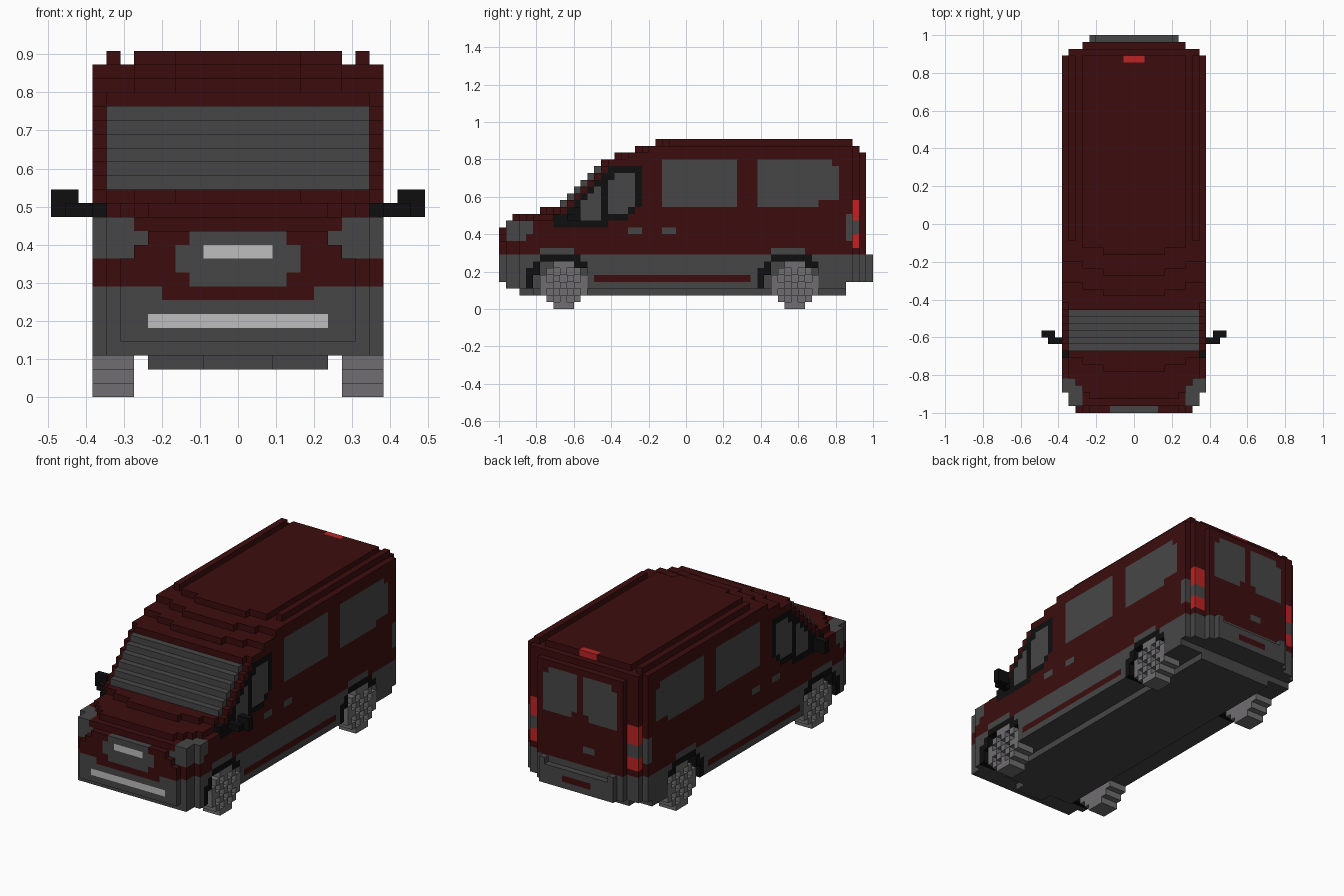
import bpy, bmesh

if "Cube" in bpy.data.objects:
    bpy.data.objects.remove(bpy.data.objects["Cube"], do_unlink=True)

V = 2 / 55          # block size; cells are (i across, j front to back, k up)
cells = {}          # cell -> part name


def put(part, xs, ys, zs, mirror=False, only_existing=False):
    """Fill a box of cells given inclusive ranges; part None clears them."""
    for i in range(xs[0], xs[1] + 1):
        for j in range(ys[0], ys[1] + 1):
            for k in range(zs[0], zs[1] + 1):
                for c in ([(i, j, k), (-i, j, k)] if mirror else [(i, j, k)]):
                    if part is None:
                        cells.pop(c, None)
                    elif not only_existing or c in cells:
                        cells[c] = part


def paint(part, xs, ys, zs, mirror=False):
    put(part, xs, ys, zs, mirror, True)


# Side profile: (first column, height)
steps = [(0, 12), (1, 13), (2, 14), (6, 15)] + [(9 + n, 16 + n) for n in range(7)]
steps += [(17, 23), (20, 24), (23, 25), (52, 24), (53, 23), (54, 8)]
H = [max(s for s in steps if s[0] <= j)[1] for j in range(55)]


def height(a, j):
    """Height of the body at distance a from the centre line, column j."""
    back = 0 if a <= 4 else 1 if a <= 7 else 2
    if j < 6:
        return H[j] if j >= 2 + max(0, a - 6) else min(H[j], 13)
    if j < 9:
        return H[j - back] if a < 10 else (14 if j == 8 else 13)
    if j < 17:
        return H[j] if a < 10 else H[j - 1]
    h = H[j - back] if j < 52 else H[j]
    return min(h, 24) if a in (8, 10) else h


def half_width(j, k):
    if j == 0 and k >= 10:
        return 6 if k == 11 else 7
    return {0: 8, 1: 9, 2: 9, 52: 9, 53: 7, 54: 6}.get(j, 10)


# Body shell: grey cladding below, paint above
for j in range(55):
    for i in range(-10, 11):
        floor = 4 if j == 0 or j >= 51 else 3
        for k in range(floor, height(abs(i), j)):
            if abs(i) <= half_width(j, k):
                cells[i, j, k] = "lower_cladding" if k < 8 else "painted_body"

# Underside plate and step in the rear bumper
put("lower_cladding", (-6, 6), (5, 50), (2, 2))
put("lower_cladding", (-2, 2), (3, 4), (2, 2))
put(None, (-5, 5), (54, 54), (7, 7))

# Windscreen, one row per stair
for n in range(6):
    paint("windscreen", (-9, 9), (9 + n, 9 + n), (15 + n, 15 + n))

# Front: grille, light bars, painted chin, headlights
for k, w in ((8, 3), (9, 4), (10, 4), (11, 3)):
    paint("grille", (-w, w), (0, 0), (k, k))
paint("painted_body", (-5, 5), (0, 0), (7, 7))
paint("front_bars", (-2, 2), (0, 0), (10, 10))
paint("front_bars", (-6, 6), (0, 0), (5, 5))
for k, inner, last in ((10, 8, 3), (11, 7, 4), (12, 8, 4)):
    paint("headlights", (inner, 10), (1, last), (k, k), True)

# Cab side: black frame (column, bottom, top) and two panes
for j in range(8, 21):
    low = {16: 13, 17: 13, 18: 13, 19: 14, 20: 15}.get(j, 12)
    paint("cab_window_frames", (10, 10), (j, j), (low, max(13, min(20, height(10, j) - 2))), True)
for j, low, top in ((12, 13, 15), (13, 13, 16), (14, 13, 17),
                    (16, 14, 18), (17, 14, 19), (18, 14, 19), (19, 15, 19)):
    paint("cab_windows", (10, 10), (j, j), (low, top), True)

# Side windows with clipped corners
for a, b in ((24, 34), (38, 49)):
    paint("side_windows", (10, 10), (a, b), (16, 20), True)
    paint("side_windows", (10, 10), (a, b if b < 40 else 46), (15, 15), True)
    paint("side_windows", (10, 10), (a, b if b < 40 else b - 1), (21, 21), True)

# Door handles and sill stripe
for j in (19, 24):
    paint("door_handles", (10, 10), (j, j + 1), (11, 11), True)
paint("door_handles", (-2, -1), (53, 53), (10, 10))
paint("sill_stripes", (10, 10), (14, 36), (4, 4), True)

# Rear windows, tail lights, brake light, bumper plate
paint("rear_windows", (1, 6), (53, 53), (16, 20), True)
paint("rear_windows", (2, 6), (53, 53), (15, 15), True)
paint("rear_windows", (1, 5), (53, 53), (21, 21), True)
paint("tail_light_housings", (10, 10), (51, 51), (10, 13), True)
paint("tail_light_housings", (8, 9), (52, 52), (11, 12), True)
paint("tail_lights", (8, 9), (52, 52), (13, 15), True)
paint("tail_lights", (8, 9), (52, 52), (9, 10), True)
paint("brake_light", (-1, 1), (51, 51), (24, 24))
paint("bumper_plate", (-2, 2), (54, 54), (5, 5))

# Mirrors
put("mirrors", (11, 12), (10, 10), (13, 13), True)
put("mirrors", (12, 13), (11, 11), (13, 14), True)

# Wheel wells, arches and wheels
for c, name in ((9, "front_wheels"), (43, "rear_wheels")):
    put(None, (8, 10), (c - 4, c + 3), (0, 6), True)
    put("wheel_arches", (8, 10), (c - 5, c - 5), (3, 5), True)
    put("wheel_arches", (8, 10), (c - 4, c - 4), (5, 6), True)
    put("wheel_arches", (8, 10), (c + 2, c + 3), (6, 6), True)
    paint("wheel_arches", (8, 10), (c - 3, c + 2), (7, 7), True)
    paint("lower_cladding", (10, 10), (c - 3, c + 1), (8, 8), True)
    for k, r in enumerate((1, 2, 3, 3, 3, 2, 1)):
        put(name, (8, 10), (c - r, c + r), (k, k), True)
    for dj in range(-2, 3):          # recessed cells between the spokes
        for dk in range(-2, 3):
            if (dj + dk) % 2 and abs(dj) + abs(dk) <= 3:
                put(None, (10, 10), (c + dj, c + dj), (3 + dk, 3 + dk), True)

# Materials
colours = {
    "dark red paint": (0.045, 0.004, 0.0045), "dark grey": (0.062, 0.062, 0.062),
    "wheel grey": (0.16, 0.155, 0.162), "light grey": (0.51, 0.51, 0.51),
    "black": (0.0045, 0.0045, 0.0045), "lamp red": (0.51, 0.017, 0.017)}
mats = {}
for name, rgb in colours.items():
    m = mats[name] = bpy.data.materials.new(name)
    m.use_nodes = True
    m.diffuse_color = (*rgb, 1)
    m.node_tree.nodes["Principled BSDF"].inputs["Base Color"].default_value = (*rgb, 1)

part_colour = {
    "painted_body": "dark red paint", "sill_stripes": "dark red paint",
    "bumper_plate": "dark red paint", "front_wheels": "wheel grey",
    "rear_wheels": "wheel grey", "front_bars": "light grey",
    "cab_window_frames": "black", "mirrors": "black", "wheel_arches": "black",
    "tail_lights": "lamp red", "brake_light": "lamp red"}

# One mesh per part, made from the exposed sides of its cells
for part in sorted(set(cells.values())):
    bm = bmesh.new()
    verts = {}

    def vert(p):
        if p not in verts:
            verts[p] = bm.verts.new(((p[0] - 0.5) * V, p[1] * V - 1, p[2] * V))
        return verts[p]

    for c in [c for c, n in cells.items() if n == part]:
        for axis in range(3):
            u, w = (axis + 1) % 3, (axis + 2) % 3
            for side in (0, 1):
                near = list(c)
                near[axis] += 2 * side - 1
                if tuple(near) in cells:
                    continue
                ring = []
                for du, dw in ((0, 0), (1, 0), (1, 1), (0, 1)):
                    p = list(c)
                    p[axis] += side
                    p[u] += du
                    p[w] += dw
                    ring.append(vert(tuple(p)))
                bm.faces.new(ring if side else ring[::-1])
    mesh = bpy.data.meshes.new(part)
    bm.to_mesh(mesh)
    bm.free()
    mesh.materials.append(mats[part_colour.get(part, "dark grey")])
    bpy.context.collection.objects.link(bpy.data.objects.new(part, mesh))
